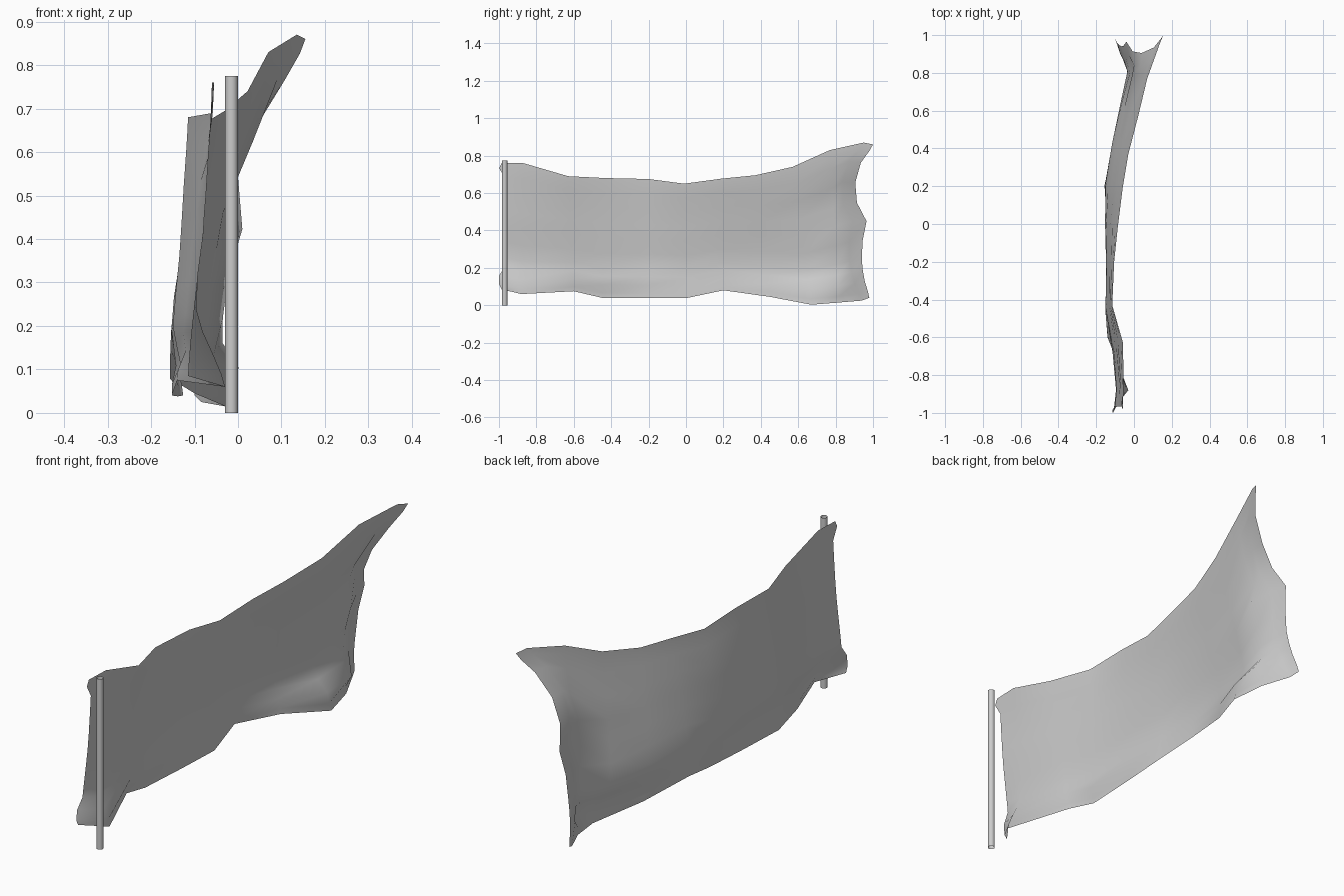
import bpy, bmesh

# Pole: slim open tube at the hoist end
bpy.ops.mesh.primitive_cylinder_add(vertices=12, radius=0.015, depth=0.775,
                                    end_fill_type='NOTHING',
                                    location=(-0.015, -0.970, 0.3875))
pole = bpy.context.object
pole.name = "pole"
bpy.ops.object.shade_smooth_by_angle()

# Cloth ribs from hoist to free end:
# (y bottom, z bottom, y top, z top, five x values from bottom to top)
RIBS = [
    (-0.985, 0.085, -0.985, 0.760, (-0.115, -0.100, -0.080, -0.068, -0.060)),
    (-0.880, 0.060, -0.870, 0.760, (-0.030, -0.095, -0.080, -0.070, -0.055)),
    (-0.600, 0.075, -0.630, 0.690, (-0.140, -0.120, -0.105, -0.085, -0.058)),
    (-0.450, 0.040, -0.430, 0.680, (-0.152, -0.150, -0.135, -0.125, -0.115)),
    (-0.200, 0.038, -0.200, 0.675, (-0.138, -0.148, -0.135, -0.120, -0.105)),
    (0.010, 0.040, -0.010, 0.650, (-0.126, -0.153, -0.135, -0.115, -0.085)),
    (0.200, 0.080, 0.190, 0.677, (-0.157, -0.150, -0.120, -0.090, -0.060)),
    (0.450, 0.045, 0.370, 0.695, (-0.100, -0.115, -0.090, -0.060, -0.030)),
    (0.670, 0.005, 0.570, 0.740, (0.000, -0.070, -0.050, -0.015, 0.022)),
    (0.820, 0.015, 0.770, 0.830, (-0.030, -0.035, -0.002, 0.035, 0.070)),
    (0.940, 0.025, 0.950, 0.870, (-0.085, -0.055, -0.025, 0.035, 0.135)),
    (0.980, 0.040, 1.000, 0.860, (-0.100, -0.065, -0.040, 0.040, 0.155)),
]
ROWS = [0, 0.04, 0.11, 0.18, 0.25, 0.37, 0.5, 0.62, 0.75, 0.88, 0.96, 1]
# Inward scallop of the free edge, bottom to top
FREE_PULL = (0, -0.030, -0.045, -0.043, -0.025, -0.080, -0.090, -0.065, 0)
# Local creases: (rib, row height) -> extra x
CREASES = {(2, 0.11): 0.012, (3, 0.11): 0.02, (3, 0.18): 0.01, (4, 0.18): 0.012,
           (8, 0.11): 0.02, (9, 0.11): 0.035, (9, 0.5): 0.012, (9, 0.62): -0.025}


def spline(p, v):
    """Smooth curve through evenly spaced values."""
    n = len(p) - 1
    i = min(int(v * n), n - 1)
    t = v * n - i
    a, b, c, d = p[max(i - 1, 0)], p[i], p[i + 1], p[min(i + 2, n)]
    return b + 0.5 * t * (c - a + t * (2 * a - 5 * b + 4 * c - d
                                       + t * (3 * (b - c) + d - a)))


bm = bmesh.new()
grid = []
for i, (y0, z0, y1, z1, xs) in enumerate(RIBS):
    col = []
    for v in ROWS:
        y = y0 + (y1 - y0) * v
        if i == 0:                       # small tabs at the hoist corners
            y += -0.014 if v in (0.04, 0.11, 0.96) else (0.018 if 0.15 < v < 0.9 else 0)
        if i >= len(RIBS) - 2:           # scalloped free edge
            y += spline(FREE_PULL, v)
        if i == len(RIBS) - 2:
            y -= 0.03 * 4 * v * (1 - v)
        x = spline(xs, v) + CREASES.get((i, v), 0)
        col.append(bm.verts.new((x, y, z0 + (z1 - z0) * v)))
    grid.append(col)
for a, b in zip(grid, grid[1:]):
    for j in range(len(ROWS) - 1):
        bm.faces.new((a[j], b[j], b[j + 1], a[j + 1]))
for f in bm.faces:
    f.smooth = True

# Cloth: single rippling sheet, resting so the lowest point touches z = 0
low = min(v.co.z for v in bm.verts)
for v in bm.verts:
    if v.co.z == low:
        v.co.z = 0.003
mesh = bpy.data.meshes.new("flag_cloth")
bm.to_mesh(mesh)
bm.free()
cloth = bpy.data.objects.new("flag_cloth", mesh)
bpy.context.collection.objects.link(cloth)
